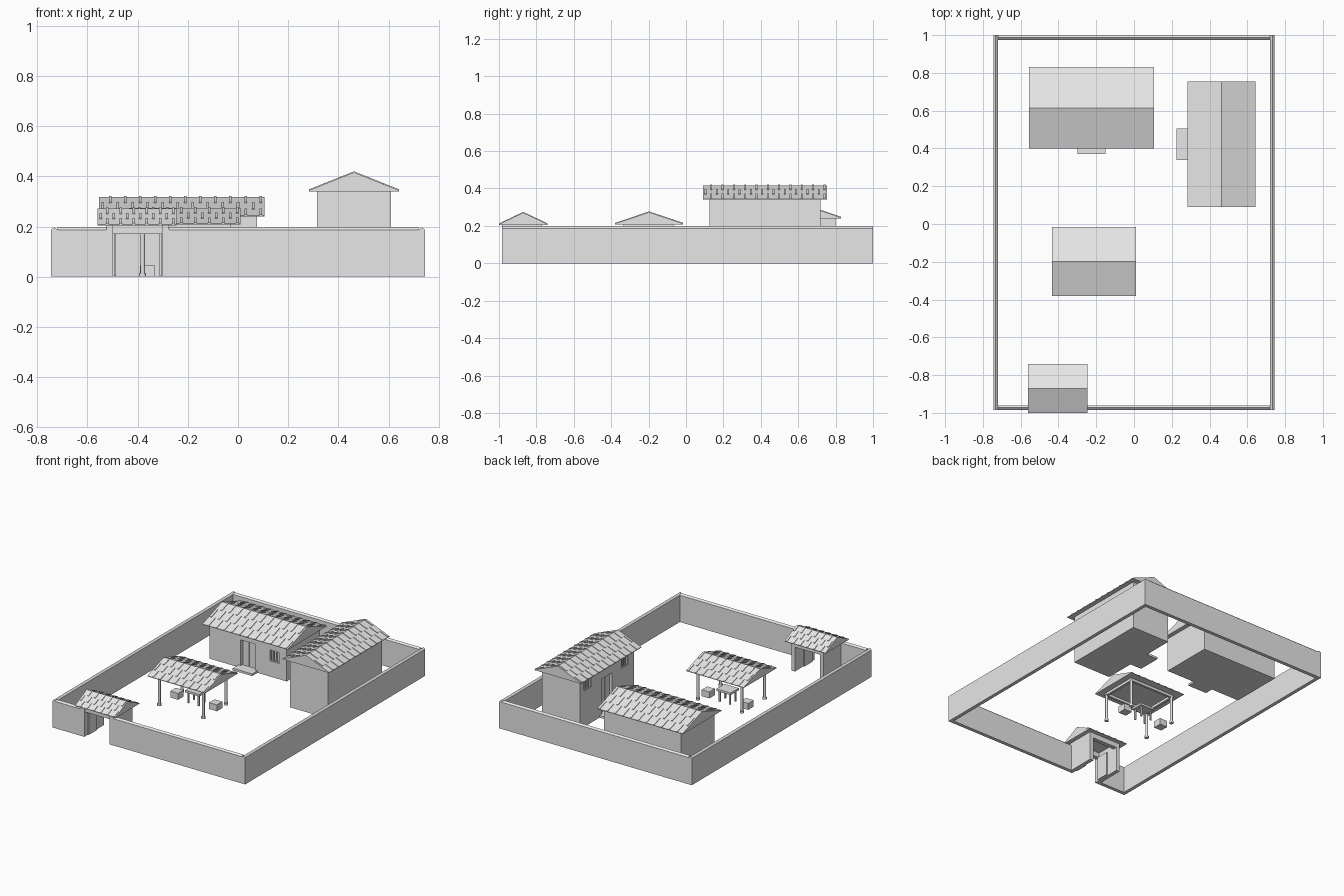
import bpy, bmesh, math
from mathutils import Vector

if "Cube" in bpy.data.objects:
    bpy.data.objects.remove(bpy.data.objects["Cube"])

grey = bpy.data.materials.new("plain_grey")
grey.diffuse_color = (0.8, 0.8, 0.8, 1)
grey.use_nodes = True
grey.node_tree.nodes["Principled BSDF"].inputs["Base Color"].default_value = grey.diffuse_color


def finish(name, bm):
    bmesh.ops.recalc_face_normals(bm, faces=bm.faces)
    me = bpy.data.meshes.new(name)
    bm.to_mesh(me)
    bm.free()
    me.materials.append(grey)
    ob = bpy.data.objects.new(name, me)
    bpy.context.collection.objects.link(ob)
    return ob


def add_box(bm, x0, x1, y0, y1, z0, z1):
    vs = bmesh.ops.create_cube(bm, size=1)["verts"]
    for v in vs:
        v.co = Vector(((x0 + x1) / 2 + v.co.x * (x1 - x0),
                       (y0 + y1) / 2 + v.co.y * (y1 - y0),
                       (z0 + z1) / 2 + v.co.z * (z1 - z0)))


def boxes(name, *dims):
    bm = bmesh.new()
    for d in dims:
        add_box(bm, *d)
    return finish(name, bm)


def add_prism(bm, profile, a, b, axis):
    """Extrude a (side, height) profile from a to b along x or y."""
    def at(t, p):
        return (t, p[0], p[1]) if axis == "x" else (p[0], t, p[1])
    lo = [bm.verts.new(at(a, p)) for p in profile]
    hi = [bm.verts.new(at(b, p)) for p in profile]
    n = len(profile)
    bm.faces.new(lo)
    bm.faces.new(hi[::-1])
    for i in range(n):
        j = (i + 1) % n
        bm.faces.new((lo[i], hi[i], hi[j], lo[j]))


def wall(name, s0, s1, a, b, axis):
    # wall with a small ridged coping
    m = (s0 + s1) / 2
    bm = bmesh.new()
    add_prism(bm, [(s0, 0), (s1, 0), (s1, 0.187), (m, 0.198), (s0, 0.187)], a, b, axis)
    return finish(name, bm)


def roof(name, a, b, s0, s1, z0, z1, axis, count, rows=3):
    # gabled roof with staggered raised tile ribs on both slopes
    m, lift = (s0 + s1) / 2, 0.004
    bm = bmesh.new()
    add_prism(bm, [(s0, z0), (s1, z0), (s1, z0 + 0.004), (m, z1 - lift), (s0, z0 + 0.004)],
              a, b, axis)
    step = (b - a) / count
    for eave in (s0, s1):
        for r in range(rows):
            ends = []
            for k in (r / rows, (r + 1) / rows):
                ends.append((eave + (m - eave) * k,
                             z0 + 0.004 + (z1 - lift - z0 - 0.004) * k))
            (u0, h0), (u1, h1) = ends
            rib = [(u0, h0), (u1, h1), (u1, h1 + lift), (u0, h0 + lift)]
            for i in range(count):
                t = a + step * (i + (0.25 if r % 2 else 0.75))
                add_prism(bm, rib, t - 0.005, t + 0.005, axis)
    return finish(name, bm)


def cut(target, *dims):
    # recess openings into a body
    for d in dims:
        c = boxes("opening_cutter", d)
        c.hide_render = True
        mod = target.modifiers.new("opening", "BOOLEAN")
        mod.operation, mod.solver, mod.object = "DIFFERENCE", "EXACT", c
        bpy.context.view_layer.objects.active = target
        bpy.ops.object.modifier_apply(modifier=mod.name)
        bpy.data.objects.remove(c)


def window_x(name, x0, x1, y, z0, z1):
    # lattice bars in an opening in a front wall
    bars = [(x0 + (x1 - x0) * k - 0.003, x0 + (x1 - x0) * k + 0.003, y, y + 0.008, z0, z1)
            for k in (0.05, 0.35, 0.65, 0.95)]
    boxes(name, *bars, (x0, x1, y, y + 0.008, z0, z0 + 0.005),
          (x0, x1, y, y + 0.008, z1 - 0.005, z1))


def window_y(name, y0, y1, x, z0, z1):
    # the same lattice in a side wall
    bars = [(x, x + 0.008, y0 + (y1 - y0) * k - 0.003, y0 + (y1 - y0) * k + 0.003, z0, z1)
            for k in (0.05, 0.35, 0.65, 0.95)]
    boxes(name, *bars, (x, x + 0.008, y0, y1, z0, z0 + 0.005),
          (x, x + 0.008, y0, y1, z1 - 0.005, z1))


# Courtyard walls
wall("left_wall", -0.745, -0.72, -0.985, 1.0, "y")
wall("right_wall", 0.72, 0.745, -0.985, 1.0, "y")
wall("back_wall", 0.975, 1.0, -0.72, 0.72, "x")
wall("front_wall_left", -0.985, -0.96, -0.72, -0.525, "x")
wall("front_wall_right", -0.985, -0.96, -0.275, 0.72, "x")

# Gate: side walls, lintel, jambs, open leaves, roof
boxes("gate_side_walls", (-0.525, -0.498, -0.985, -0.77, 0, 0.205),
      (-0.302, -0.275, -0.985, -0.77, 0, 0.205))
boxes("gate_lintel", (-0.498, -0.302, -0.975, -0.945, 0.17, 0.205),
      (-0.498, -0.302, -0.80, -0.77, 0.17, 0.205))
boxes("gate_leaves", (-0.495, -0.487, -0.95, -0.86, 0.003, 0.17),
      (-0.313, -0.305, -0.95, -0.86, 0.003, 0.17))
roof("gate_roof", -0.56, -0.245, -1.0, -0.74, 0.205, 0.275, "x", 6)

# Main house
house = boxes("main_house_body", (-0.52, 0.075, 0.43, 0.80, 0, 0.24))
cut(house, (-0.28, -0.17, 0.40, 0.455, 0.015, 0.195), (-0.055, 0.02, 0.40, 0.45, 0.11, 0.19))
boxes("main_house_door", (-0.275, -0.227, 0.448, 0.455, 0.015, 0.19),
      (-0.223, -0.175, 0.448, 0.455, 0.015, 0.19))
window_x("main_house_window", -0.055, 0.02, 0.434, 0.11, 0.19)
boxes("main_house_step", (-0.30, -0.15, 0.37, 0.43, 0, 0.015))
roof("main_house_roof", -0.555, 0.105, 0.40, 0.83, 0.24, 0.322, "x", 11)

# Side house
side = boxes("side_house_body", (0.315, 0.61, 0.125, 0.72, 0, 0.34))
side_windows = [(0.19, 0.265), (0.60, 0.675)]
cut(side, (0.29, 0.34, 0.365, 0.48, 0.015, 0.26),
    *[(0.29, 0.335, y0, y1, 0.25, 0.325) for y0, y1 in side_windows])
boxes("side_house_door", (0.333, 0.34, 0.37, 0.42, 0.015, 0.255),
      (0.333, 0.34, 0.425, 0.475, 0.015, 0.255))
for y0, y1 in side_windows:
    window_y("side_house_window", y0, y1, 0.319, 0.25, 0.325)
boxes("side_house_step", (0.225, 0.315, 0.34, 0.505, 0, 0.015))
roof("side_house_roof", 0.09, 0.755, 0.282, 0.642, 0.34, 0.42, "y", 11)

# Pavilion: round columns on bases, ring beams, roof
for x in (-0.38, -0.04):
    for y in (-0.325, -0.075):
        bm = bmesh.new()
        for r, z0, z1 in ((0.014, 0, 0.014), (0.009, 0.014, 0.195)):
            vs = bmesh.ops.create_cone(bm, cap_ends=True, segments=12, radius1=r,
                                       radius2=r, depth=z1 - z0)["verts"]
            bmesh.ops.translate(bm, verts=vs, vec=(x, y, (z0 + z1) / 2))
        ob = finish("pavilion_column", bm)
        for p in ob.data.polygons:
            p.use_smooth = abs(p.normal.z) < 0.5
boxes("pavilion_beams",
      *[(-0.39, -0.03, y - 0.008, y + 0.008, 0.19, 0.21) for y in (-0.325, -0.075)],
      *[(x - 0.008, x + 0.008, -0.317, -0.083, 0.19, 0.21) for x in (-0.38, -0.04)])
roof("pavilion_roof", -0.435, 0.01, -0.38, -0.015, 0.208, 0.277, "x", 8)

# Table and two stools under the pavilion
boxes("table", (-0.265, -0.155, -0.205, -0.115, 0.075, 0.09),
      *[(x - 0.005, x + 0.005, y - 0.005, y + 0.005, 0, 0.075)
        for x in (-0.25, -0.17) for y in (-0.19, -0.13)])
for x in (-0.36, -0.06):
    boxes("stool", (x - 0.03, x + 0.03, -0.19, -0.13, 0, 0.045))
